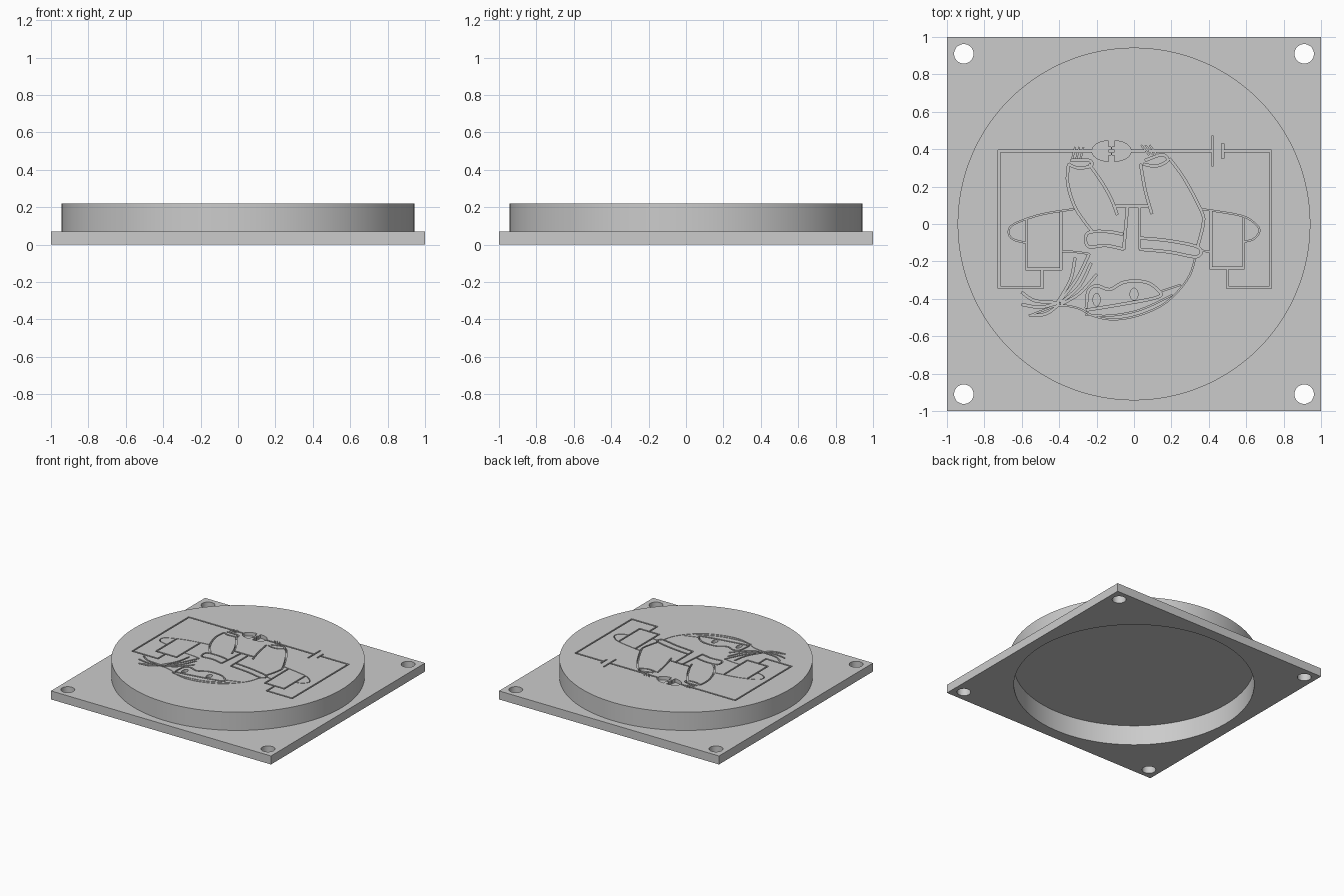
import bpy
import bmesh
import math
from mathutils import Vector

default_cube = bpy.data.objects.get("Cube")
if default_cube:
    bpy.data.objects.remove(default_cube, do_unlink=True)

PLATE_TOP, DISC_TOP, CEILING = 0.07, 0.22, 0.165
GROOVE_FLOOR = DISC_TOP - 0.03
BOLD, FINE = 0.012, 0.006

grey = bpy.data.materials.new("plain grey")
grey.use_nodes = True
grey.diffuse_color = (0.6, 0.6, 0.6, 1)
grey.node_tree.nodes["Principled BSDF"].inputs["Base Color"].default_value = grey.diffuse_color


def prism(bm, outline, bottom, top):
    """Add a closed prism standing on a flat outline."""
    lower = [bm.verts.new((p[0], p[1], bottom)) for p in outline]
    upper = [bm.verts.new((p[0], p[1], top)) for p in outline]
    bm.faces.new(lower[::-1])
    bm.faces.new(upper)
    for i in range(len(outline)):
        j = (i + 1) % len(outline)
        bm.faces.new((lower[i], lower[j], upper[j], upper[i]))


def ellipse(x, y, rx, ry, count=24, start=0.0, sweep=math.tau):
    steps = count if sweep == math.tau else count - 1
    angles = [start + sweep * i / steps for i in range(count)]
    return [(x + rx * math.cos(a), y + ry * math.sin(a)) for a in angles]


def rectangle(x, y, half_x, half_y):
    return [(x - half_x, y - half_y), (x + half_x, y - half_y),
            (x + half_x, y + half_y), (x - half_x, y + half_y)]


def finish(name, bm):
    bmesh.ops.recalc_face_normals(bm, faces=bm.faces)
    mesh = bpy.data.meshes.new(name)
    bm.to_mesh(mesh)
    bm.free()
    mesh.materials.append(grey)
    obj = bpy.data.objects.new(name, mesh)
    bpy.context.collection.objects.link(obj)
    return obj


def solid(name, outlines, bottom, top):
    bm = bmesh.new()
    for outline in outlines:
        prism(bm, outline, bottom, top)
    return finish(name, bm)


def combine(target, tool, operation):
    """Apply a boolean and discard the tool."""
    mod = target.modifiers.new(operation.lower(), "BOOLEAN")
    mod.operation, mod.object, mod.solver = operation, tool, "EXACT"
    mod.use_self = True
    graph = bpy.context.evaluated_depsgraph_get()
    mesh = bpy.data.meshes.new_from_object(target.evaluated_get(graph))
    target.modifiers.clear()
    target.data = mesh
    bpy.data.objects.remove(tool, do_unlink=True)


def smooth_path(points, steps=5):
    """Curve that passes through every point."""
    pts = [points[0]] + points + [points[-1]]
    path = []
    for a, b, c, d in zip(pts, pts[1:], pts[2:], pts[3:]):
        for i in range(steps):
            t = i / steps
            path.append(b + (c - a) * t / 2 + (a * 2 - b * 5 + c * 4 - d) * t * t / 2
                        + (b * 3 - a - c * 3 + d) * t ** 3 / 2)
    return path + [points[-1]]


def ribbon(points, width):
    """Outline of a mitred stroke along a path."""
    left, right = [], []
    for i, p in enumerate(points):
        before = (p - points[i - 1]).normalized() if i else None
        after = (points[i + 1] - p).normalized() if i + 1 < len(points) else None
        before, after = before or after, after or before
        along = (before + after).normalized()
        side = Vector((-along.y, along.x)) * width / 2 / max(along.dot(after), 0.5)
        left.append(p + side)
        right.append(p - side)
    return left + right[::-1]


engraving = []


def straight(*points, width=BOLD):
    engraving.append(ribbon([Vector(p) for p in points], width))


def curved(*points, width=BOLD):
    engraving.append(ribbon(smooth_path([Vector(p) for p in points]), width))


# Circuit wires and battery bars
straight((-.3, .39), (-.72, .39), (-.72, -.34), (-.49, -.34), (-.49, -.24))
straight((.08, .39), (.42, .39))
straight((.475, .39), (.73, .39), (.73, -.34), (.5, -.34), (.5, -.235))
straight((.42, .47), (.42, .31))
straight((.475, .43), (.475, .35))
straight((-.31, .39), (-.22, .39))
straight((-.02, .39), (.06, .39))

# Boxes over the ears
straight((-.39, .065), (-.39, -.24), (-.575, -.24), (-.575, .025))
straight((.41, .075), (.41, -.235), (.585, -.235), (.585, .035))
curved((-.32, .08), (-.5, .05), (-.64, .0), (-.67, -.04), (-.65, -.08), (-.58, -.1), width=FINE)
curved((.36, .08), (.57, .045), (.65, .0), (.67, -.04), (.64, -.08), (.59, -.095), width=FINE)
curved((-.39, -.145), (-.31, -.15), (-.24, -.16), width=FINE)
curved((.35, -.14), (.41, -.15), width=FINE)

# Two halves of the plug with their prongs
for side, start in ((-1, math.pi / 2), (1, -math.pi / 2)):
    engraving.append(ellipse(-.12 + side * .015, .39, .09, .055, 16, start, math.pi))
    for row in (.375, .405):
        engraving.append(rectangle(-.12 + side * .012, row, .009, .006))

# Arms and hands
curved((-.35, .32), (-.355, .22), (-.32, .1), (-.27, .02), (-.22, -.045))
curved((-.24, .32), (-.17, .22), (-.12, .13), (-.09, .05))
curved((.035, .32), (.06, .18), (.095, .055))
curved((.19, .35), (.27, .24), (.36, .07), (.37, .0), (.34, -.12))
curved((-.35, .32), (-.3, .3), (-.23, .31), (-.24, .34), (-.34, .34))
curved((.05, .32), (.12, .31), (.18, .34), (.15, .37), (.06, .34))
for finger in range(3):
    x = finger * .022
    straight((-.33 + x, .35), (-.315 + x, .41), width=FINE)
    straight((.08 + x, .37), (.04 + x, .42), width=FINE)

# Chest, braces and cuffs
straight((-.1, .095), (.075, .095))
straight((-.035, .09), (-.055, -.135))
straight((.03, .09), (.03, -.135))
curved((-.06, -.055), (-.15, -.04), (-.25, -.05), (-.245, -.12), (-.15, -.115), (-.055, -.135))
curved((.03, -.075), (.19, -.09), (.345, -.125), (.335, -.175), (.19, -.15), (.03, -.135))

# Head outline, brow and eye mask
curved((.33, -.17), (.3, -.27), (.235, -.36), (.14, -.44), (.0, -.495), (-.12, -.51),
       (-.22, -.49), (-.3, -.45), (-.4, -.435), (-.48, -.46), (-.56, -.49), width=FINE)
curved((.205, -.38), (.03, -.46), (-.13, -.49), (-.26, -.485), width=FINE)
curved((.13, -.365), (.25, -.325), width=FINE)
curved((-.255, -.45), (-.245, -.36), (-.2, -.33), (-.13, -.35), (-.05, -.31),
       (.06, -.31), (.125, -.35), (.13, -.39), (-.07, -.43), (-.255, -.46))
engraving.append(ellipse(-.2, -.405, .019, .034))
engraving.append(ellipse(.0, -.375, .021, .032))

# Tied hair
curved((-.315, -.18), (-.34, -.3), (-.41, -.42))
curved((-.24, -.16), (-.31, -.3), (-.4, -.415))
curved((-.23, -.21), (-.29, -.33), (-.39, -.42))
curved((-.2, -.27), (-.29, -.37), (-.39, -.43))
curved((-.6, -.365), (-.53, -.41), (-.41, -.42))
curved((-.6, -.43), (-.5, -.445), (-.4, -.42))
curved((-.56, -.49), (-.47, -.48), (-.4, -.43))

# Square base with the raised round top, hollow underneath
body = solid("engraved_mounting_plate", [rectangle(0, 0, 1, 1)], 0, PLATE_TOP)
disc = solid("raised_disc", [ellipse(0, 0, .943, .943, 128)], PLATE_TOP / 2, DISC_TOP)
combine(body, disc, "UNION")
bore = solid("hollow_cutter", [ellipse(0, 0, .905, .905, 128)], -PLATE_TOP, CEILING)
combine(body, bore, "DIFFERENCE")

# Screw holes in the corners
holes = [ellipse(x, y, .052, .052, 32) for x in (-.91, .91) for y in (-.91, .91)]
combine(body, solid("hole_cutter", holes, -PLATE_TOP, PLATE_TOP * 2), "DIFFERENCE")

# Engraved drawing
combine(body, solid("engraving_cutter", engraving, GROOVE_FLOOR, DISC_TOP + .05), "DIFFERENCE")

bpy.ops.object.select_all(action="DESELECT")
body.select_set(True)
bpy.context.view_layer.objects.active = body
bpy.ops.object.shade_smooth_by_angle(angle=math.radians(30))
